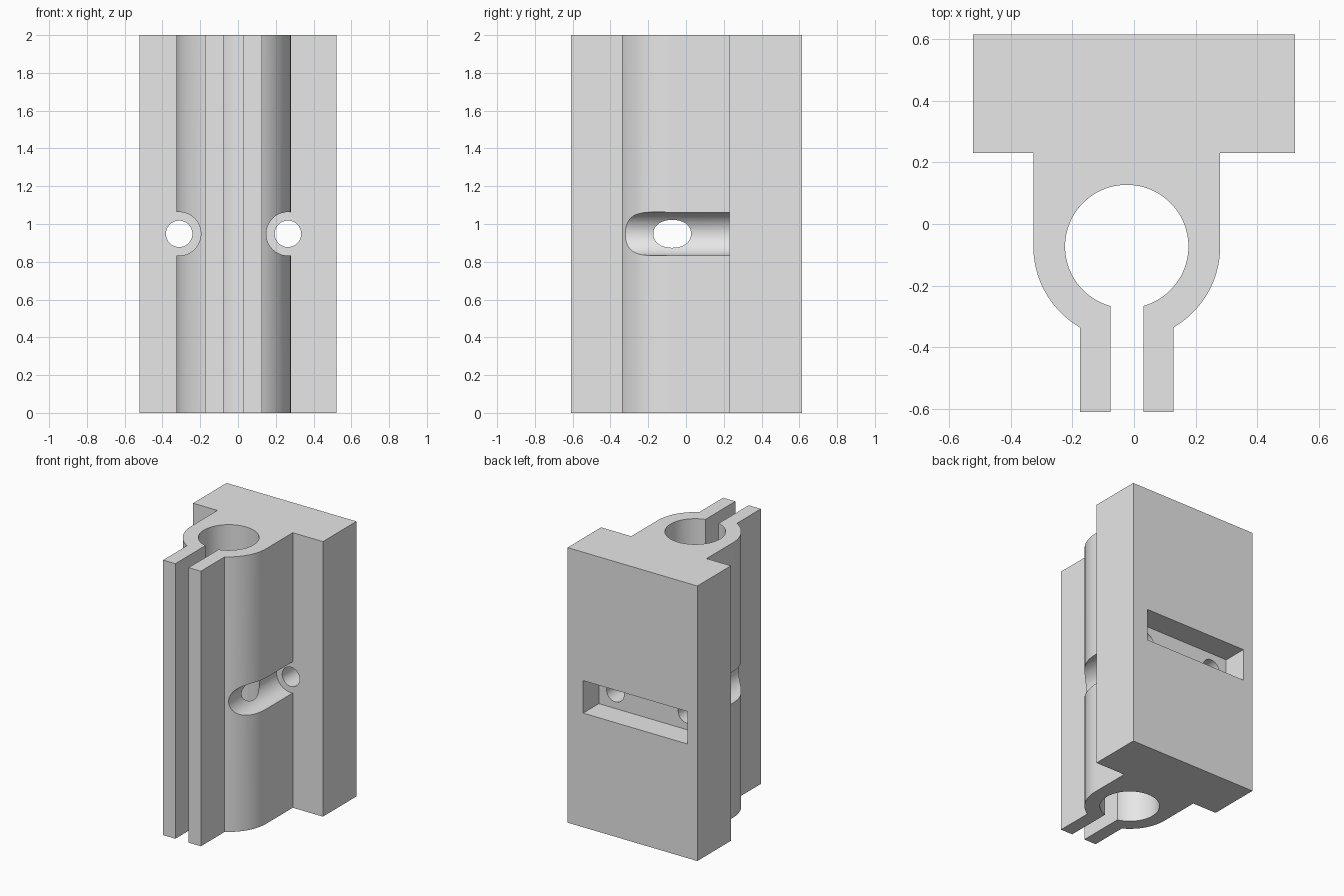
import bpy, bmesh, math
from mathutils import Matrix

if "Cube" in bpy.data.objects:
    bpy.data.objects.remove(bpy.data.objects["Cube"])

CX, CY = -0.0235, -0.073      # clamp bore axis
R_OUT, R_IN = 0.303, 0.2
SLIT, PRONG = 0.0535, 0.1515  # half widths of slit and of prong pair
HOLE_Z = 0.948

grey = bpy.data.materials.new("plain grey")
grey.diffuse_color = (0.8, 0.8, 0.8, 1)
grey.use_nodes = True
grey.node_tree.nodes["Principled BSDF"].inputs["Base Color"].default_value = grey.diffuse_color


def make_object(name, bm):
    bmesh.ops.recalc_face_normals(bm, faces=bm.faces)
    mesh = bpy.data.meshes.new(name)
    bm.to_mesh(mesh)
    bm.free()
    mesh.materials.append(grey)
    ob = bpy.data.objects.new(name, mesh)
    bpy.context.collection.objects.link(ob)
    return ob


def arc(r, a0, a1, n):
    angles = [math.radians(a0 + (a1 - a0) * i / n) for i in range(n + 1)]
    return [(CX + r * math.cos(a), CY + r * math.sin(a)) for a in angles]


def cylinder_y(name, x, r, y0, y1):
    bm = bmesh.new()
    m = Matrix.Translation((x, (y0 + y1) / 2, HOLE_Z)) @ Matrix.Rotation(math.pi / 2, 4, 'X')
    bmesh.ops.create_cone(bm, cap_ends=True, segments=64, radius1=r, radius2=r,
                          depth=y1 - y0, matrix=m)
    return make_object(name, bm)


def box(name, x0, x1, y0, y1, z0, z1):
    bm = bmesh.new()
    m = (Matrix.Translation(((x0 + x1) / 2, (y0 + y1) / 2, (z0 + z1) / 2))
         @ Matrix.Diagonal((x1 - x0, y1 - y0, z1 - z0, 1)))
    bmesh.ops.create_cube(bm, size=1, matrix=m)
    return make_object(name, bm)


# Clamp body: back plate, split ring and two prongs as one extruded profile
a_out = math.degrees(math.acos(PRONG / R_OUT))
a_in = math.degrees(math.acos(SLIT / R_IN))
profile = [(-0.522, 0.615), (-0.522, 0.23), (CX - R_OUT, 0.23)]
profile += arc(R_OUT, 180, 180 + a_out, 20)
profile += [(CX - PRONG, -0.61), (CX - SLIT, -0.61)]
profile += arc(R_IN, 180 + a_in, -a_in, 80)
profile += [(CX + SLIT, -0.61), (CX + PRONG, -0.61)]
profile += arc(R_OUT, -a_out, 0, 20)
profile += [(CX + R_OUT, 0.23), (0.522, 0.23), (0.522, 0.615)]

bm = bmesh.new()
face = bm.faces.new([bm.verts.new((x, y, 0)) for x, y in profile])
top = bmesh.ops.extrude_face_region(bm, geom=[face])["geom"]
bmesh.ops.translate(bm, vec=(0, 0, 2), verts=[v for v in top if isinstance(v, bmesh.types.BMVert)])
body = make_object("clamp_body", bm)

# Rear nut pocket, then screw head channels and screw holes on both sides
cutters = [box("nut_pocket", CX - 0.42, CX + 0.42, 0.435, 0.7, 0.83, 1.066)]
for side in (-1, 1):
    x = CX + side * 0.288
    cutters.append(cylinder_y("head_channel", x, 0.115, -0.7, 0.23))
    cutters.append(cylinder_y("screw_hole", x, 0.07, 0.1, 0.5))

bpy.context.view_layer.objects.active = body
body.select_set(True)
for c in cutters:
    mod = body.modifiers.new("cut", 'BOOLEAN')
    mod.operation = 'DIFFERENCE'
    mod.solver = 'EXACT'
    mod.object = c
    bpy.ops.object.modifier_apply(modifier=mod.name)
    bpy.data.objects.remove(c)

bpy.ops.object.shade_smooth_by_angle(angle=math.radians(25))
